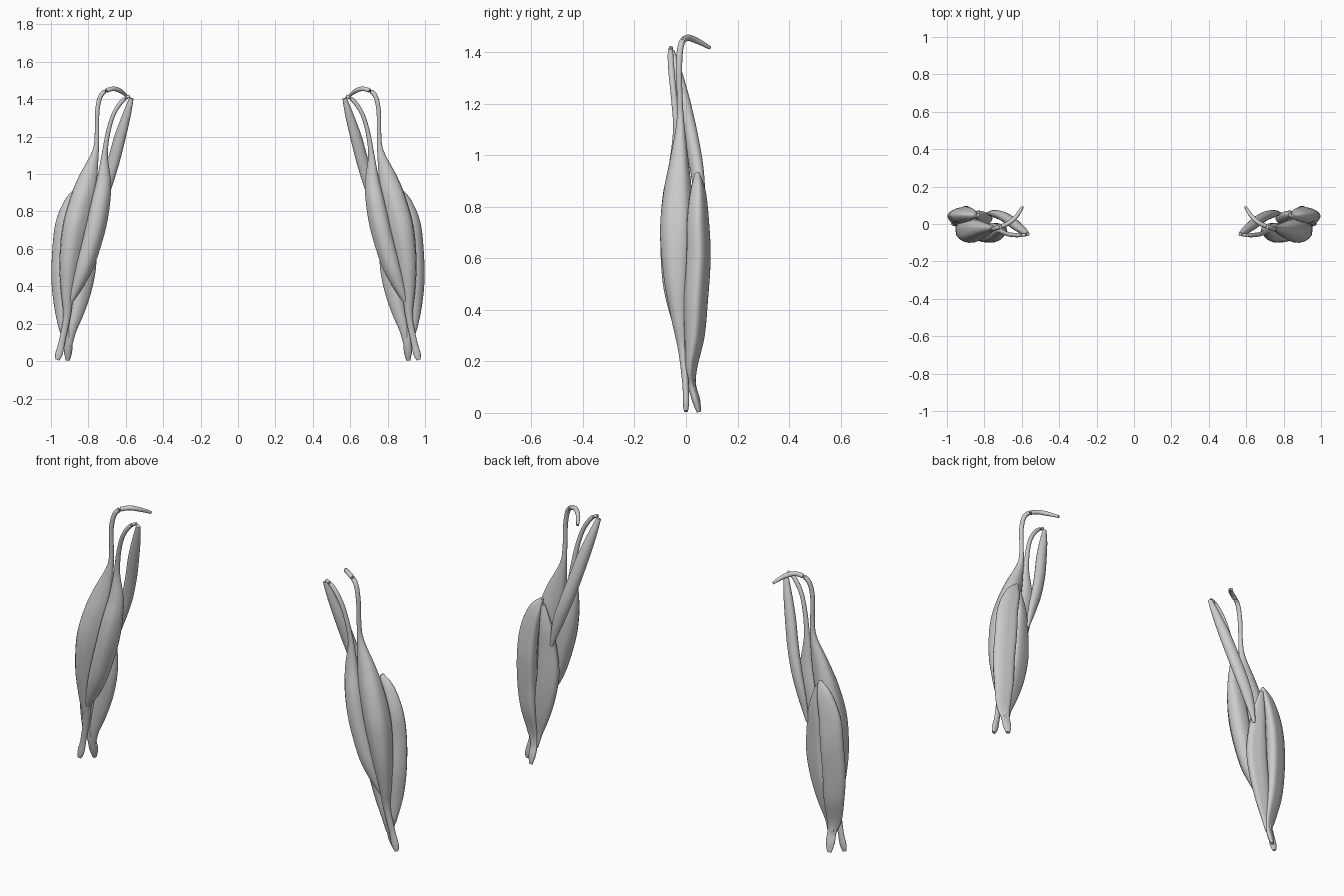
import bpy, bmesh, math
from mathutils import Vector

SIDES = 20
STEPS = 6


def spline(keys, i, t):
    """Catmull-Rom interpolation of a row of key values."""
    n = len(keys) - 1
    a, b, c, d = (keys[max(0, min(n, i + k))] for k in (-1, 0, 1, 2))
    return [0.5 * (2 * q + (r - p) * t + (2 * p - 5 * q + 4 * r - s) * t * t
                   + (3 * q - p - 3 * r + s) * t ** 3)
            for p, q, r, s in zip(a, b, c, d)]


def muscle(name, keys, twist=0.0, bend=0.0, groove=0.0):
    """Sweep an oval along keys (x, y, z, half width, half depth); mirrored to both arms."""
    rows = [spline(keys, i, k / STEPS) for i in range(len(keys) - 1) for k in range(STEPS)]
    rows.append(list(keys[-1]))
    pts = [Vector(r[:3]) for r in rows]
    bm = bmesh.new()
    rings = []
    for i, (p, row) in enumerate(zip(pts, rows)):
        tangent = (pts[min(i + 1, len(pts) - 1)] - pts[max(i - 1, 0)]).normalized()
        depth = Vector((0, 1, 0))
        depth = (depth - tangent * depth.dot(tangent)).normalized()
        width = depth.cross(tangent)
        if width.x < 0 and abs(tangent.z) > 0.5:
            width = -width
        ca, sa = math.cos(twist), math.sin(twist)
        u, v = width * ca + depth * sa, depth * ca - width * sa
        w, d = max(row[3], 0.003), max(row[4], 0.003)
        ring = []
        for k in range(SIDES):
            a = 2 * math.pi * k / SIDES
            # shallow lengthwise grooves, and a bow that hollows the back
            s = 1 - groove * w / 0.07 * max(0, math.cos(3 * a + 0.6)) ** 3
            off = bend * d * (math.cos(a) ** 2 - 0.5)
            ring.append(bm.verts.new(p + u * w * s * math.cos(a) + v * (d * s * math.sin(a) + off)))
        rings.append(ring)
    for r0, r1 in zip(rings, rings[1:]):
        for k in range(SIDES):
            j = (k + 1) % SIDES
            bm.faces.new((r0[k], r0[j], r1[j], r1[k]))
    bm.faces.new(rings[0])
    bm.faces.new(rings[-1])
    bmesh.ops.recalc_face_normals(bm, faces=bm.faces)
    mesh = bpy.data.meshes.new(name)
    bm.to_mesh(mesh)
    bm.free()
    ob = bpy.data.objects.new(name, mesh)
    bpy.context.collection.objects.link(ob)
    bpy.ops.object.select_all(action='DESELECT')
    ob.select_set(True)
    bpy.context.view_layer.objects.active = ob
    bpy.ops.object.shade_smooth_by_angle(angle=math.radians(50))
    ob.modifiers.new("Mirror", 'MIRROR').use_mirror_merge = False
    return ob


# Long head: hooked upper tendon, outer belly, lower tendon
muscle("biceps_long_head", [
    (0.595, 0.093, 1.417, 0.007, 0.007), (0.63, 0.04, 1.445, 0.012, 0.011),
    (0.675, 0.002, 1.455, 0.012, 0.012), (0.73, -0.02, 1.425, 0.012, 0.012),
    (0.752, -0.027, 1.34, 0.012, 0.012), (0.754, -0.024, 1.22, 0.012, 0.011),
    (0.762, -0.022, 1.12, 0.018, 0.016), (0.805, -0.027, 0.97, 0.052, 0.038),
    (0.840, -0.032, 0.85, 0.066, 0.056), (0.876, -0.035, 0.70, 0.070, 0.066),
    (0.903, -0.034, 0.52, 0.055, 0.052), (0.912, -0.025, 0.37, 0.036, 0.033),
    (0.915, -0.012, 0.24, 0.020, 0.018), (0.940, -0.002, 0.11, 0.017, 0.012),
    (0.957, 0.000, 0.04, 0.020, 0.012), (0.966, 0.000, 0.006, 0.011, 0.008),
], twist=0.12, groove=0.10)

# Short head: curved upper tendon and inner belly
muscle("biceps_short_head", [
    (0.578, -0.058, 1.418, 0.007, 0.008), (0.620, -0.060, 1.390, 0.011, 0.011),
    (0.665, -0.056, 1.320, 0.011, 0.012), (0.695, -0.046, 1.220, 0.012, 0.012),
    (0.713, -0.036, 1.100, 0.017, 0.014), (0.718, -0.036, 0.960, 0.040, 0.030),
    (0.738, -0.042, 0.840, 0.054, 0.048), (0.768, -0.046, 0.700, 0.058, 0.054),
    (0.818, -0.046, 0.520, 0.051, 0.046), (0.858, -0.040, 0.410, 0.034, 0.030),
    (0.894, -0.032, 0.320, 0.012, 0.010),
], twist=-0.25, groove=0.10)

# Flat strap muscle running from the shoulder to the back of the arm
muscle("coracobrachialis", [
    (0.570, -0.055, 1.405, 0.012, 0.010), (0.594, -0.035, 1.320, 0.022, 0.020),
    (0.630, -0.008, 1.200, 0.031, 0.026), (0.665, 0.020, 1.070, 0.033, 0.027),
    (0.705, 0.043, 0.940, 0.033, 0.025), (0.745, 0.054, 0.820, 0.027, 0.019),
    (0.780, 0.056, 0.690, 0.008, 0.008),
], twist=0.35)

# Deep muscle, outer lobe ending in the lower tendon
muscle("brachialis_outer_lobe", [
    (0.845, 0.045, 0.930, 0.008, 0.010), (0.880, 0.050, 0.860, 0.040, 0.028),
    (0.916, 0.050, 0.740, 0.058, 0.040), (0.930, 0.052, 0.600, 0.062, 0.044),
    (0.936, 0.042, 0.440, 0.061, 0.044), (0.930, 0.036, 0.300, 0.054, 0.036),
    (0.920, 0.022, 0.180, 0.040, 0.020), (0.908, 0.024, 0.110, 0.024, 0.014),
    (0.908, 0.040, 0.050, 0.023, 0.014), (0.910, 0.051, 0.004, 0.011, 0.008),
], twist=-0.35, bend=0.35, groove=0.08)

# Deep muscle, inner lobe merging into the same tendon
muscle("brachialis_inner_lobe", [
    (0.835, 0.050, 0.900, 0.010, 0.010), (0.820, 0.045, 0.780, 0.034, 0.030),
    (0.815, 0.035, 0.650, 0.050, 0.038), (0.816, 0.030, 0.520, 0.058, 0.040),
    (0.835, 0.028, 0.390, 0.054, 0.036), (0.862, 0.024, 0.270, 0.042, 0.028),
    (0.890, 0.020, 0.170, 0.028, 0.018), (0.904, 0.026, 0.090, 0.019, 0.012),
], twist=0.2, bend=0.35, groove=0.08)
